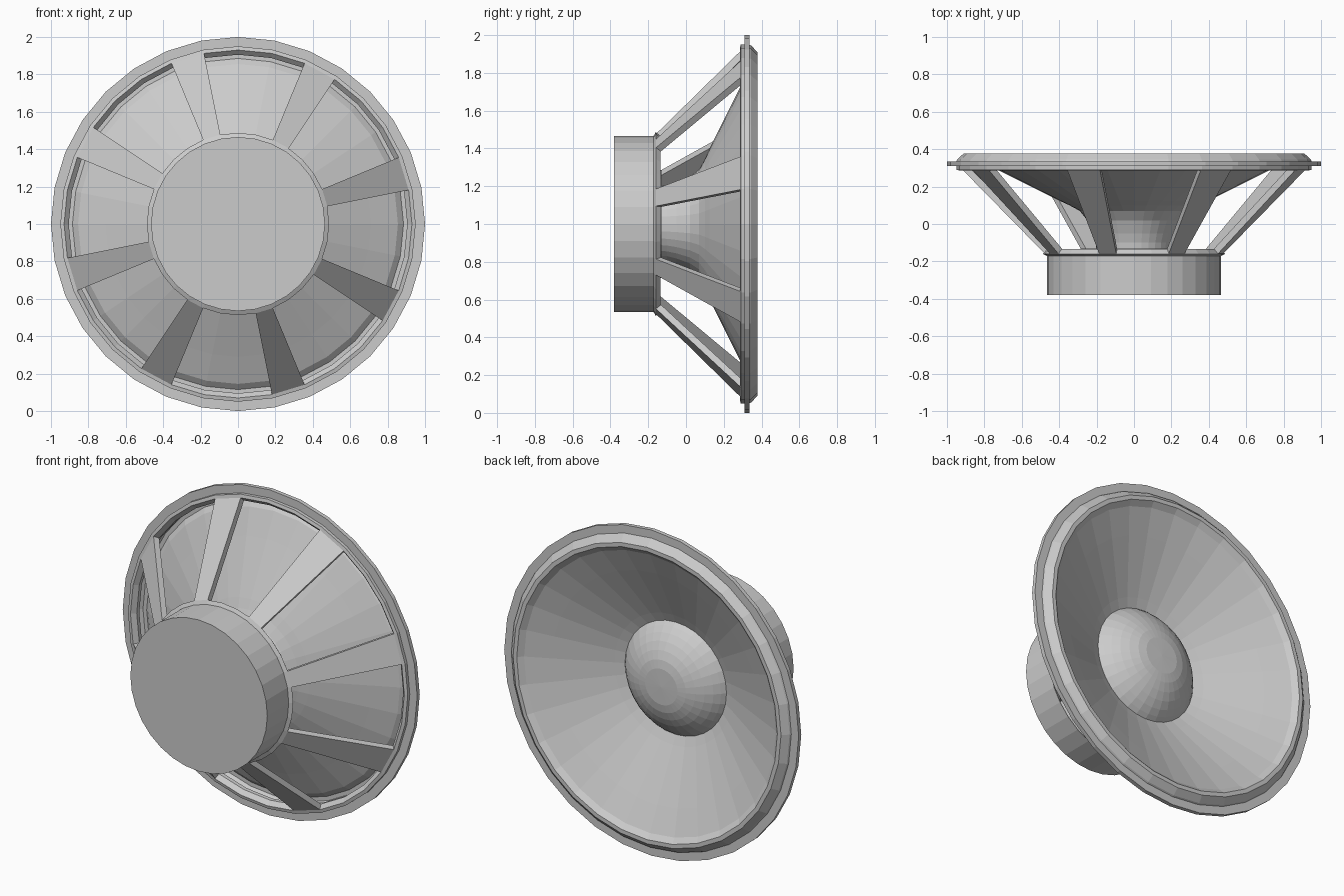
import bpy, bmesh
from math import sin, cos, tau

if "Cube" in bpy.data.objects:
    bpy.data.objects.remove(bpy.data.objects["Cube"])

SEG = 32


def lathe(name, profile, closed=False, spans=None):
    """Sweep (radius, y) points round the y axis; spans = (first segment, count) pieces."""
    bm = bmesh.new()
    for first, count in spans or [(0, SEG)]:
        full = count == SEG
        rings = []
        for i in range(count if full else count + 1):
            a = tau * (first + i) / SEG
            rings.append([bm.verts.new((r * sin(a), y, 1 + r * cos(a))) for r, y in profile])
        n = len(profile)
        for i in range(count):
            p, q = rings[i], rings[(i + 1) % len(rings)]
            for j in range(n if closed else n - 1):
                k = (j + 1) % n
                bm.faces.new((p[j], p[k], q[k], q[j]))
        if closed and not full:
            bm.faces.new(rings[0])
            bm.faces.new(rings[-1][::-1])
    bmesh.ops.remove_doubles(bm, verts=bm.verts, dist=1e-5)
    bmesh.ops.dissolve_degenerate(bm, dist=1e-5, edges=bm.edges)
    bmesh.ops.recalc_face_normals(bm, faces=bm.faces)
    mesh = bpy.data.meshes.new(name)
    bm.to_mesh(mesh)
    bm.free()
    ob = bpy.data.objects.new(name, mesh)
    bpy.context.collection.objects.link(ob)
    return ob


# Magnet drum at the front
lathe("magnet", [(0, -0.38), (0.465, -0.38), (0.465, -0.17), (0, -0.17)])

# Basket: back plate, eight spokes and outer rim
lathe("basket_plate", [(0, -0.172), (0.465, -0.172), (0.487, -0.16), (0.465, -0.135),
                       (0.45, -0.15), (0, -0.15)])
lathe("basket_spokes", [(0.485, -0.16), (0.93, 0.285), (0.905, 0.31), (0.46, -0.135)],
      closed=True, spans=[(4 * i + 2, 1) for i in range(8)])
lathe("basket_rim", [(0.93, 0.285), (0.95, 0.29), (0.95, 0.31), (1.0, 0.31), (1.0, 0.335),
                     (0.905, 0.335), (0.905, 0.31)], closed=True)

# Rubber surround between rim and cone
lathe("surround", [(0.95, 0.335), (0.945, 0.345), (0.91, 0.378), (0.885, 0.378), (0.855, 0.35)])

# Cone with flared neck
lathe("cone", [(0.855, 0.35), (0.71, 0.28), (0.40, 0.125), (0.345, 0.10), (0.29, 0.07),
               (0.25, 0.02), (0.22, -0.05), (0.205, -0.10), (0.20, -0.15)])

# Pole disc under the neck
lathe("pole_disc", [(0.295, -0.15), (0.285, -0.13), (0, -0.13)])

# Dust cap dome
lathe("dust_cap", [(0.345, 0.10), (0.325, 0.125), (0.295, 0.155), (0.255, 0.185),
                   (0.21, 0.21), (0.16, 0.23), (0.11, 0.24), (0, 0.243)])
